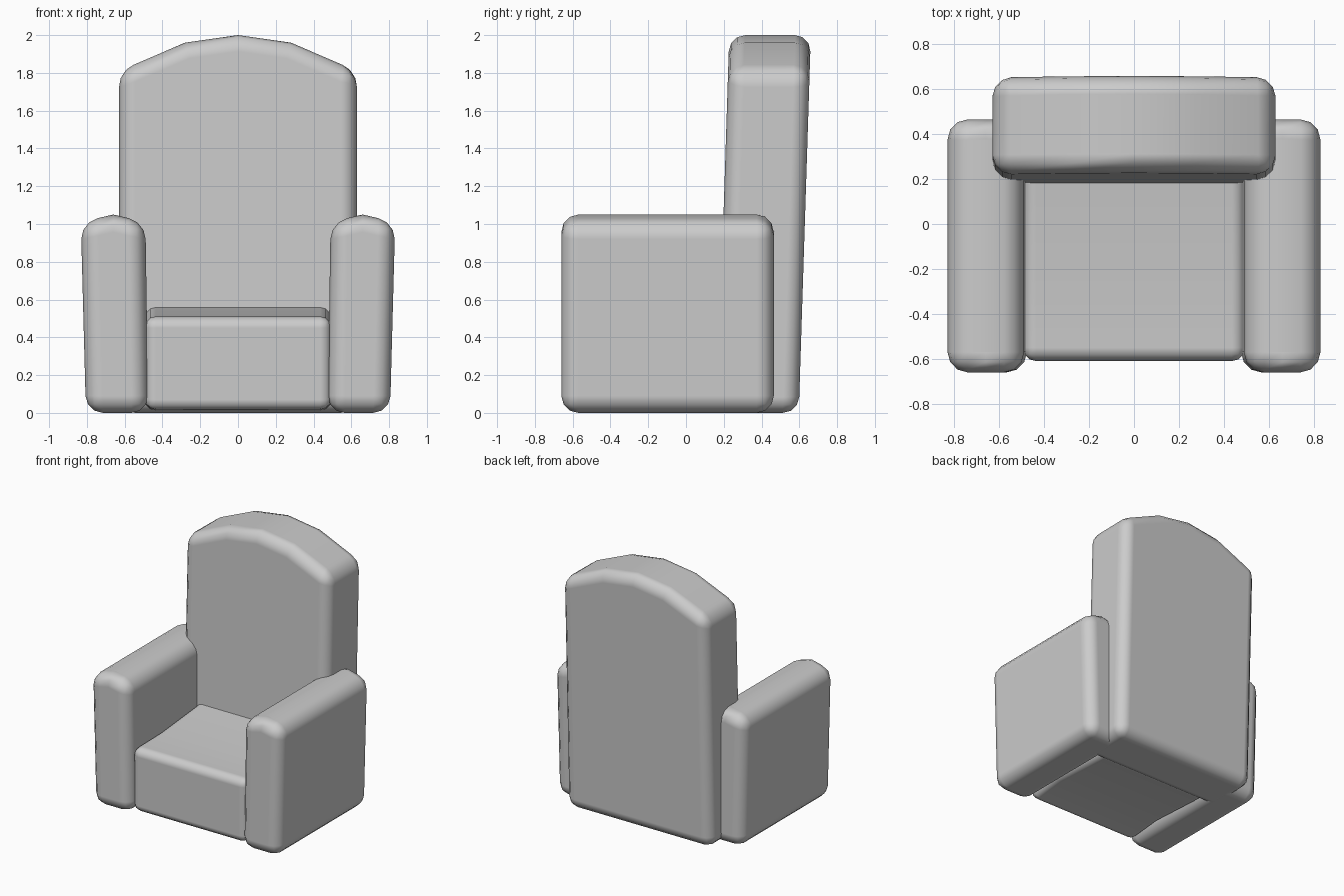
import bpy, bmesh

if "Cube" in bpy.data.objects:
    bpy.data.objects.remove(bpy.data.objects["Cube"])


def cushion(name, profile, axis, lo, hi, bevel, lean=0.0):
    """Extrude a closed profile along an axis, lean it back, round the edges."""
    bm = bmesh.new()
    rings = []
    for d in (lo, hi):
        if axis == 'Y':
            ring = [bm.verts.new((a, d + lean * z, z)) for a, z in profile]
        else:
            ring = [bm.verts.new((d, a, z)) for a, z in profile]
        rings.append(ring)
        bm.faces.new(ring)
    n = len(profile)
    for i in range(n):
        j = (i + 1) % n
        bm.faces.new((rings[0][i], rings[0][j], rings[1][j], rings[1][i]))
    bmesh.ops.recalc_face_normals(bm, faces=bm.faces)
    for f in bm.faces:
        f.smooth = True
    mesh = bpy.data.meshes.new(name)
    bm.to_mesh(mesh)
    bm.free()
    obj = bpy.data.objects.new(name, mesh)
    bpy.context.collection.objects.link(obj)
    mod = obj.modifiers.new("rounding", 'BEVEL')
    mod.width = bevel
    mod.segments = 3
    mod.limit_method = 'ANGLE'
    mod.angle_limit = 0.6
    mod.harden_normals = True
    return obj


# Backrest with arched top, leaning slightly back
cushion("backrest",
        [(-0.63, 0), (0.63, 0), (0.63, 1.81), (0.28, 1.96),
         (0, 2.0), (-0.28, 1.96), (-0.63, 1.81)],
        'Y', 0.165, 0.597, 0.085, lean=0.032)

# Seat block: level at the front, rising towards the backrest
cushion("seat",
        [(-0.61, 0.01), (-0.3, 0.04), (0.25, 0.01),
         (0.25, 0.565), (-0.28, 0.515), (-0.61, 0.51)],
        'X', -0.495, 0.495, 0.06)

# Armrests with crowned tops, flaring outwards a little
for side, name in ((-1, "left_arm"), (1, "right_arm")):
    cushion(name,
            [(side * x, z) for x, z in
             ((0.475, 0), (0.805, 0), (0.832, 1.01), (0.66, 1.05), (0.49, 1.01))],
            'Y', -0.66, 0.465, 0.09)
